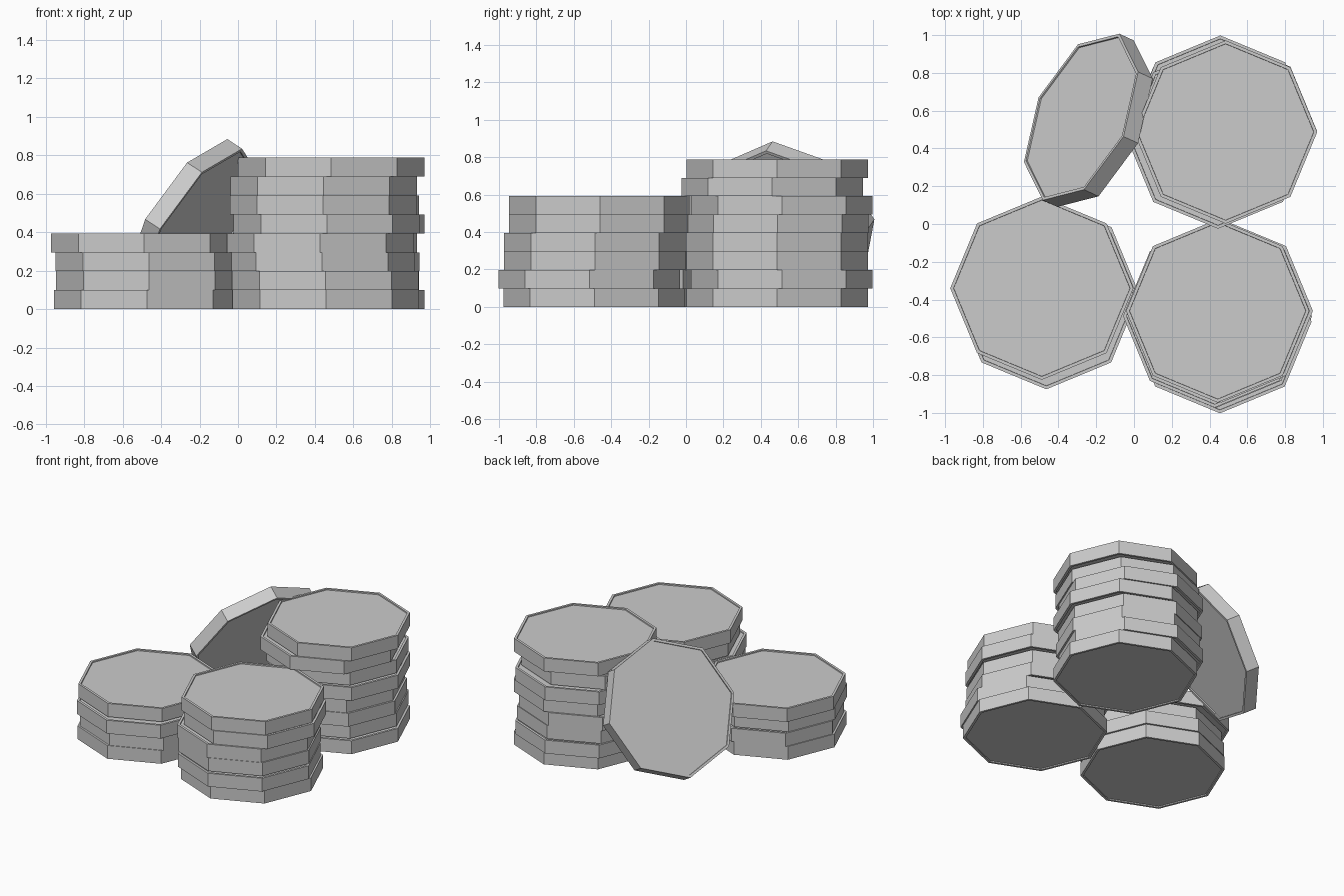
import bpy, bmesh
from math import radians

if "Cube" in bpy.data.objects:
    bpy.data.objects.remove(bpy.data.objects["Cube"])

R, T = 0.485, 0.0985      # disc radius and thickness
RIM, DEPTH = 0.018, 0.008  # raised rim width and recess depth


def make_disc_mesh():
    """Octagonal disc with a shallow recess inside a thin rim on both faces."""
    bm = bmesh.new()
    bmesh.ops.create_cone(bm, cap_ends=True, segments=8, radius1=R, radius2=R, depth=T)
    # turn so the corners lie on the x and y axes
    bm.verts.ensure_lookup_table()
    bm.normal_update()
    caps = [f for f in bm.faces if len(f.verts) == 8]
    for cap in caps:
        bmesh.ops.inset_individual(bm, faces=[cap], thickness=RIM, depth=0)
        bmesh.ops.inset_individual(bm, faces=[cap], thickness=0.001, depth=-DEPTH)
    mesh = bpy.data.meshes.new("disc")
    bm.to_mesh(mesh)
    bm.free()
    return mesh


disc = make_disc_mesh()


def add_disc(name, location, rotation=(0, 0, 0)):
    ob = bpy.data.objects.new(name, disc)
    ob.location, ob.rotation_euler = location, rotation
    bpy.context.collection.objects.link(ob)
    return ob


# disc centres of each stack, bottom to top
stacks = {
    "tall_stack": [(.485, .487), (.457, .513), (.46, .487), (.445, .487),
                   (.485, .49), (.457, .513), (.445, .46), (.485, .487)],
    "medium_stack": [(.457, -.49), (.455, -.517), (.437, -.487), (.427, -.487),
                     (.462, -.46), (.443, -.46)],
    "short_stack": [(-.473, -.37), (-.462, -.36), (-.464, -.39), (-.488, -.34)],
}
for name, centres in stacks.items():
    for i, (x, y) in enumerate(centres):
        add_disc(f"{name}_disc_{i + 1}", (x, y, T * (i + 0.5)))

# disc leaning against the tall stack
add_disc("leaning_disc", (-.242, .549, .442), (0, radians(-59.3), radians(-24.7)))
